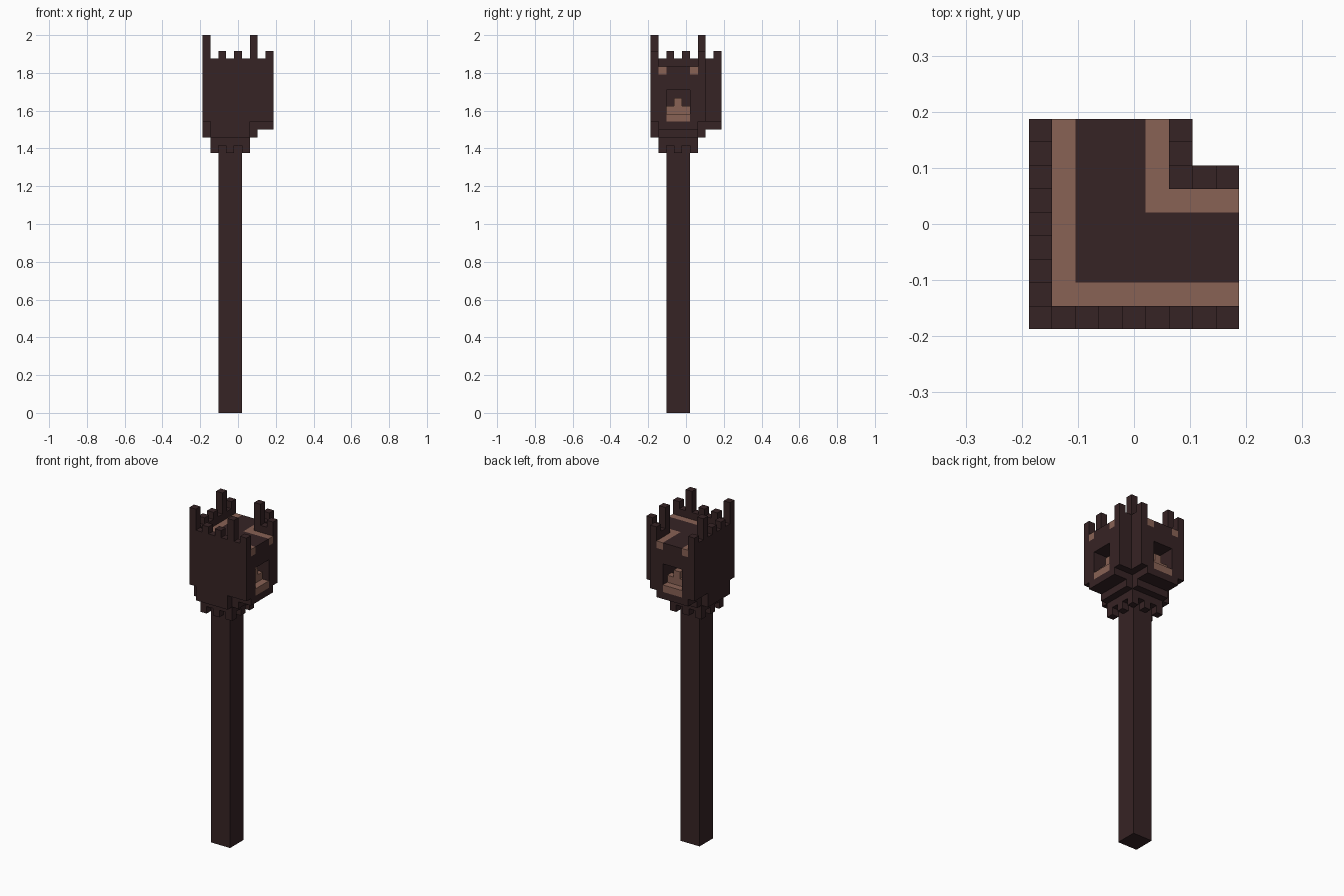
import bpy
import bmesh
from mathutils import Matrix, Vector

cube = bpy.data.objects.get("Cube")
if cube:
    bpy.data.objects.remove(cube, do_unlink=True)

UNIT = 2 / 48                      # one block
ORIGIN = Vector((-4.5, -4.5, 0))   # footprint is 9 x 9 blocks


def material(name, color):
    mat = bpy.data.materials.new(name)
    mat.diffuse_color = color
    mat.use_nodes = True
    mat.node_tree.nodes["Principled BSDF"].inputs["Base Color"].default_value = color
    return mat


dark = material("dark wood", (0.037, 0.017, 0.018, 1))
light = material("light brown wood", (0.25, 0.122, 0.09, 1))


def blocks(name, mat, *boxes):
    """Build boxes given as x, y and z ranges, repeated across the x = y diagonal."""
    bm = bmesh.new()
    for x, y, z in boxes:
        for a, b in ([(x, y)] if x == y else [(x, y), (y, x)]):
            low, high = (Vector(corner) for corner in zip(a, b, z))
            place = Matrix.Translation(((low + high) / 2 + ORIGIN) * UNIT)
            size = Matrix.Diagonal(((high - low) * UNIT).to_4d())
            size[3][3] = 1
            bmesh.ops.create_cube(bm, size=1, matrix=place @ size)
    mesh = bpy.data.meshes.new(name)
    bm.to_mesh(mesh)
    bm.free()
    mesh.materials.append(mat)
    obj = bpy.data.objects.new(name, mesh)
    bpy.context.collection.objects.link(obj)
    return obj


# Pole and the stepped collar that carries the head
blocks("pole", dark, ((2, 5), (2, 5), (0, 34)))
blocks("collar", dark, ((1, 6), (1, 6), (34, 35)))
blocks("collar_teeth", dark,
       *[((i, i + 1), (j, j + 1), (33, 34))
         for i in (1, 3, 5) for j in (1, 3, 5) if i <= j and (i, j) != (3, 3)])
blocks("head_base", dark, ((0, 7), (1, 6), (35, 37)))
blocks("arm_floor", dark, ((7, 9), (1, 6), (36, 37)))

# L-shaped head: walls, core and the jambs and lintel round each window
blocks("outer_wall", dark, ((0, 9), (0, 1), (37, 45)))
blocks("inner_wall", dark, ((6, 9), (6, 7), (37, 45)))
blocks("core", dark, ((1, 6), (1, 6), (37, 43)), ((2, 5), (2, 5), (43, 44)))
blocks("window_jambs", dark,
       ((6, 9), (1, 2), (37, 43)), ((6, 9), (5, 6), (37, 43)))
blocks("window_lintel", dark, ((5, 9), (2, 5), (41, 44)))

# Light trim on the roof and inside the windows
blocks("roof_trim", light,
       ((1, 9), (1, 2), (43, 44)), ((5, 9), (5, 6), (43, 44)))
blocks("window_sill", light,
       ((8, 9), (2, 5), (37, 38)), ((7, 8), (2, 5), (37, 39)))
blocks("window_post", light, ((7, 8), (3, 4), (39, 40)))

# Battlements: tall at the four main corners, short between them
blocks("tall_merlons", dark,
       *[((i, i + 1), (j, j + 1), (45, 48)) for i, j in ((0, 0), (6, 0), (6, 6))])
blocks("short_merlons", dark,
       *[((i, i + 1), (j, j + 1), (45, 46))
         for i, j in ((2, 0), (4, 0), (8, 0), (8, 6))])
